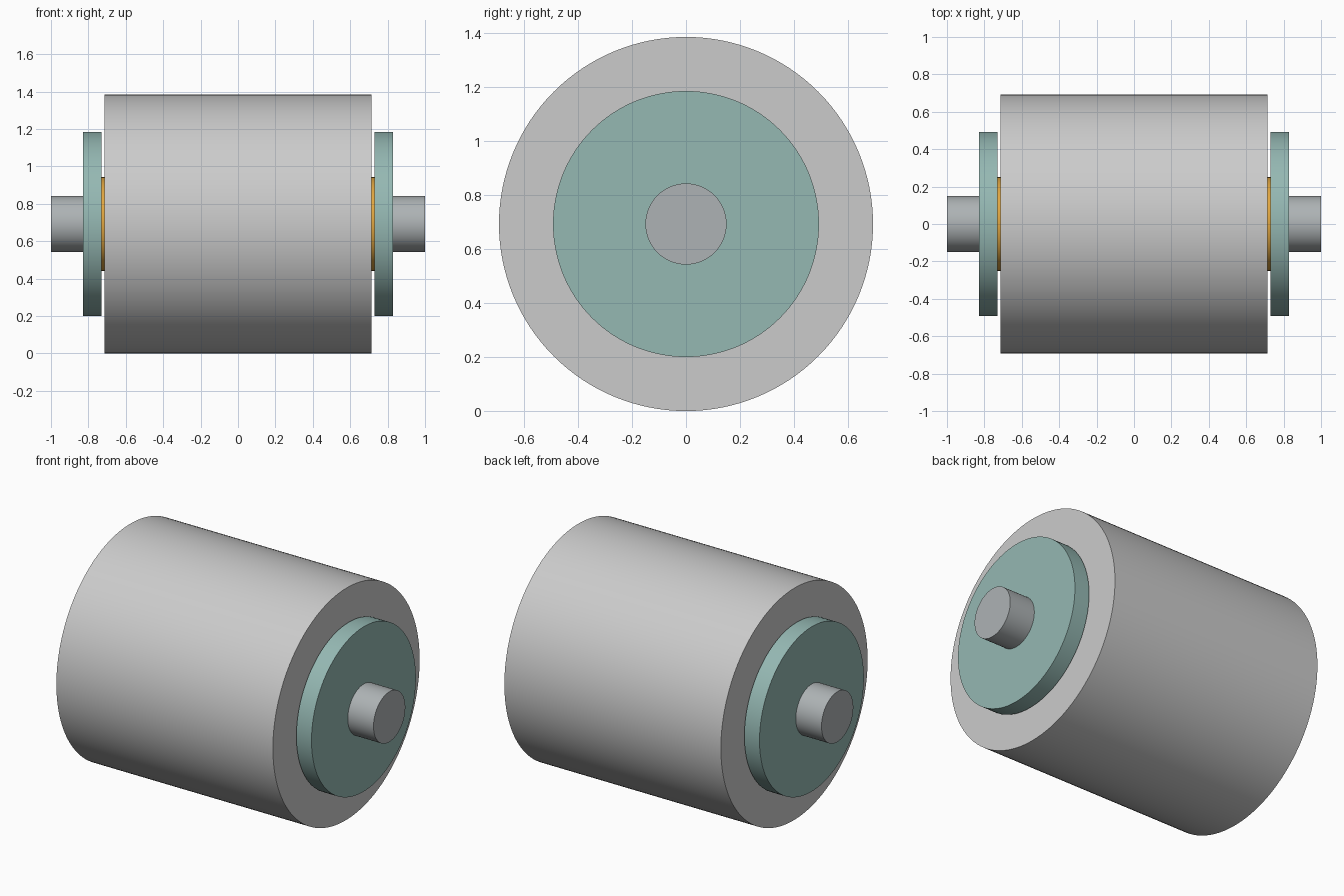
import bpy, math

if "Cube" in bpy.data.objects:
    bpy.data.objects.remove(bpy.data.objects["Cube"])

R = 0.692  # drum radius, also axle height


def material(name, color):
    m = bpy.data.materials.new(name)
    m.diffuse_color = (*color, 1)
    m.use_nodes = True
    m.node_tree.nodes["Principled BSDF"].inputs["Base Color"].default_value = m.diffuse_color
    return m


def cylinder(name, radius, x0, x1, mat=None):
    """Smooth-sided cylinder lying along x at axle height."""
    bpy.ops.mesh.primitive_cylinder_add(
        vertices=128, radius=radius, depth=x1 - x0,
        location=((x0 + x1) / 2, 0, R), rotation=(0, math.pi / 2, 0))
    ob = bpy.context.object
    ob.name = name
    bpy.ops.object.shade_smooth_by_angle(angle=math.radians(30))
    if mat:
        ob.data.materials.append(mat)
    return ob


teal = material("teal", (0.30, 0.48, 0.45))
orange = material("orange", (0.75, 0.38, 0.05))
steel = material("steel", (0.42, 0.45, 0.46))
pale = material("pale_grey", (0.75, 0.77, 0.76))

# Drum and through axle
cylinder("roller_drum", R, -0.715, 0.715, pale)
cylinder("axle_shaft", 0.15, -1.0, 1.0, steel)

# Bearing collar and end flange on both sides
for side, s in (("left", -1), ("right", 1)):
    cylinder(side + "_bearing_collar", 0.25, *sorted((s * 0.66, s * 0.735)), orange)
    cylinder(side + "_end_flange", 0.492, *sorted((s * 0.73, s * 0.83)), teal)
